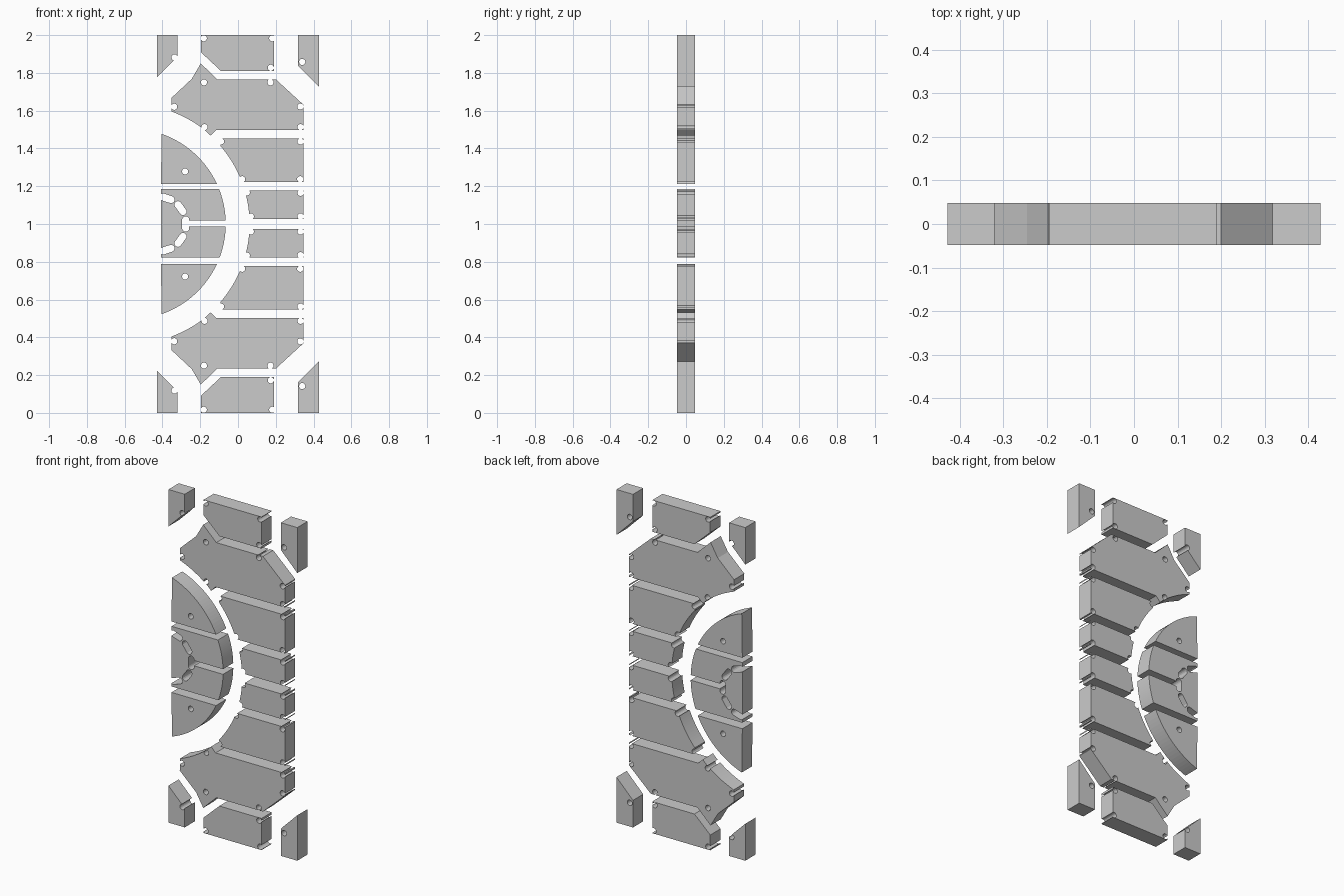
import bpy, bmesh, math

if "Cube" in bpy.data.objects:
    bpy.data.objects.remove(bpy.data.objects["Cube"])

HALF = 0.0485          # half thickness of every plate
CX, CZ = -0.57, 1.0    # centre of the round hub
R_HUB, R_OUT = 0.505, 0.631
R_HOLE = 0.0165


def arc(r, z0, z1, n=16):
    """Points on the hub circle running from height z0 to z1."""
    a0, a1 = math.asin((z0 - CZ) / r), math.asin((z1 - CZ) / r)
    return [(CX + r * math.cos(a0 + (a1 - a0) * i / n),
             CZ + r * math.sin(a0 + (a1 - a0) * i / n)) for i in range(n + 1)]


def pill(x, z, angle, length, r=R_HOLE, n=16):
    """Round hole, or a slot when length > 0, as an outline."""
    pts = []
    for i in range(n):
        a = 2 * math.pi * (i + 0.5) / n
        u = r * math.cos(a) + math.copysign(length / 2, math.cos(a))
        v = r * math.sin(a)
        pts.append((x + u * math.cos(angle) - v * math.sin(angle),
                    z + u * math.sin(angle) + v * math.cos(angle)))
    return pts


def prism(name, outlines, half):
    """Extrude front-view outlines through the thickness."""
    bm = bmesh.new()
    for pts in outlines:
        face = bm.faces.new([bm.verts.new((x, -half, z)) for x, z in pts])
        ext = bmesh.ops.extrude_face_region(bm, geom=[face])
        verts = [g for g in ext["geom"] if isinstance(g, bmesh.types.BMVert)]
        bmesh.ops.translate(bm, verts=verts, vec=(0, 2 * half, 0))
    bmesh.ops.recalc_face_normals(bm, faces=bm.faces)
    me = bpy.data.meshes.new(name)
    bm.to_mesh(me)
    bm.free()
    ob = bpy.data.objects.new(name, me)
    bpy.context.collection.objects.link(ob)
    return ob


def plate(name, outline, cuts):
    """Plate with all hole outlines cut through it."""
    ob = prism(name, [outline], HALF)
    cutter = prism(name + "_cutter", cuts, HALF * 2)
    cutter.hide_render = True
    mod = ob.modifiers.new("holes", 'BOOLEAN')
    mod.operation, mod.solver, mod.object = 'DIFFERENCE', 'EXACT', cutter
    bpy.context.view_layer.objects.active = ob
    bpy.ops.object.modifier_apply(modifier=mod.name)
    bpy.data.objects.remove(cutter)
    return ob


def mirrored_plates(name, outline, holes):
    """Upper plate plus its mirror image about z = 1."""
    for side in ("upper", "lower"):
        flip = (lambda p: p) if side == "upper" else (lambda p: (p[0], 2 - p[1]))
        plate(f"{side}_{name}", [flip(p) for p in outline],
              [pill(*flip(h), 0, 0) for h in holes])


# Corner pieces
mirrored_plates("left_corner",
                [(-0.428, 2), (-0.32, 2), (-0.32, 1.885), (-0.428, 1.778)],
                [(-0.336, 1.882)])
mirrored_plates("right_corner",
                [(0.318, 2), (0.428, 2), (0.428, 1.727), (0.318, 1.837)],
                [(0.34, 1.858)])

# End blocks
mirrored_plates("end_block",
                [(-0.195, 2), (0.19, 2), (0.19, 1.81), (-0.09, 1.81), (-0.195, 1.908)],
                [(-0.181, 1.983), (0.181, 1.983), (0.174, 1.827)])

# Wide shoulder blocks with a curved inner edge
mirrored_plates("shoulder_block",
                [(-0.197, 1.85), (-0.11, 1.766), (0.2, 1.766), (0.346, 1.632),
                 (0.346, 1.498), (-0.115, 1.498), (-0.145, 1.468)]
                + arc(R_OUT + 0.003, 1.49, 1.595, 10)
                + [(-0.353, 1.667), (-0.245, 1.768)],
                [(-0.18, 1.75), (0.172, 1.75), (0.33, 1.622), (-0.338, 1.621),
                 (-0.177, 1.513), (0.331, 1.513)])

# Side blocks that follow the hub curve
mirrored_plates("side_block",
                [(-0.093, 1.452), (0.346, 1.452), (0.346, 1.222)]
                + arc(R_OUT, 1.222, 1.412),
                [(-0.09, 1.437), (0.331, 1.437), (0.329, 1.237), (0.022, 1.237)])
mirrored_plates("small_side_block",
                [(0.346, 1.177), (0.346, 1.027)] + arc(R_OUT, 1.027, 1.155, 8)
                + [(0.043, 1.177)],
                [(0.047, 1.167), (0.331, 1.165), (0.331, 1.04), (0.068, 1.04)])

# Outer hub segments
mirrored_plates("hub_segment",
                [(-0.408, 1.213)] + arc(R_HUB, 1.213, 1.477, 20),
                [(-0.28, 1.278)])

# Middle hub: two arms around a slotted core
slots = [pill(-0.42 + 0.143 * math.cos(a), 1 + 0.143 * math.sin(a),
              a + math.pi / 2, 0.044, 0.019)
         for a in (math.radians(36 * k) for k in range(-2, 3))]
plate("hub_middle",
      [(-0.408, 0.823)] + arc(R_HUB, 0.823, 0.987) + [(-0.28, 0.987), (-0.28, 1.018)]
      + arc(R_HUB, 1.018, 1.184) + [(-0.408, 1.184)],
      slots)
